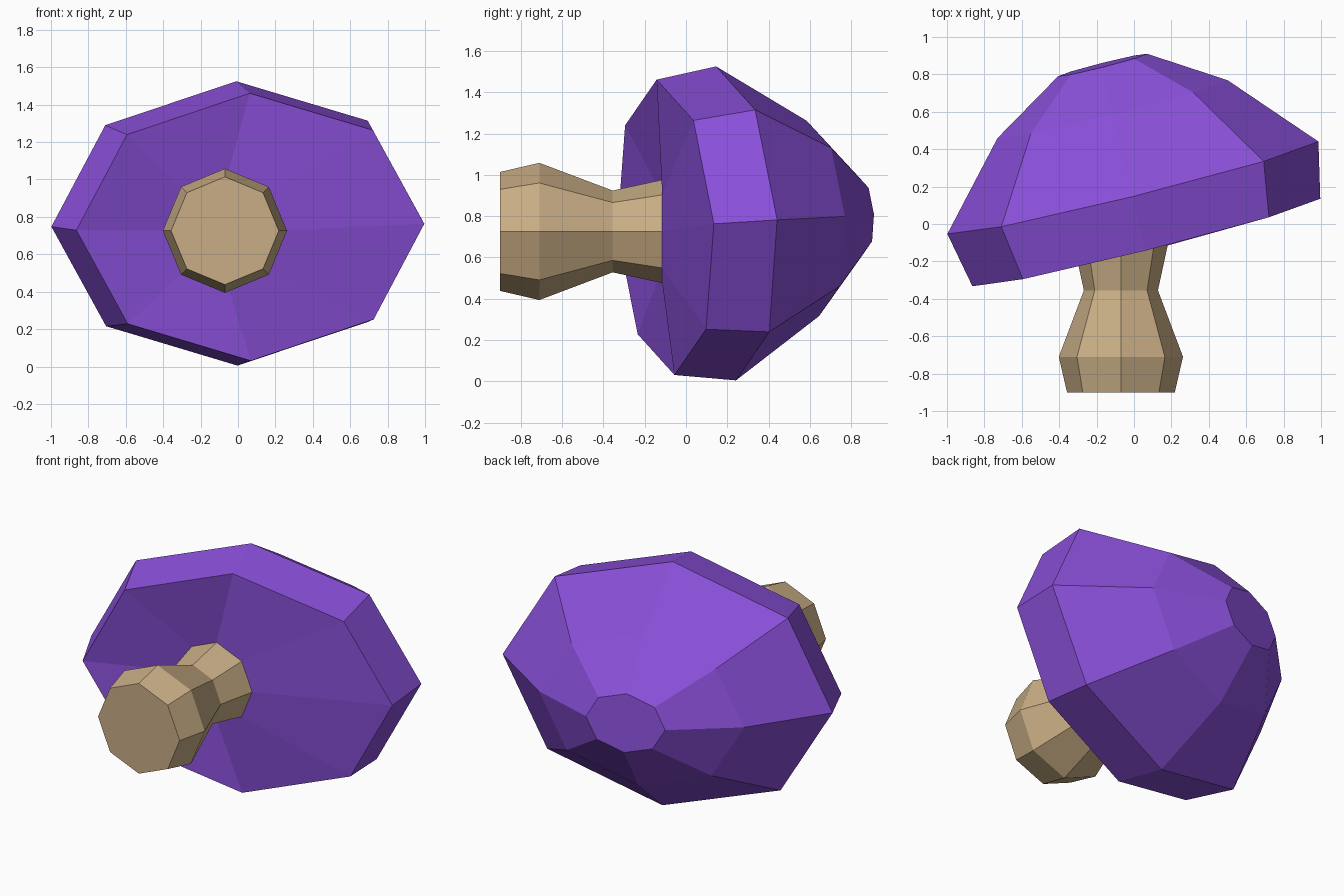
import bpy, bmesh, math
from mathutils import Vector

if "Cube" in bpy.data.objects:
    bpy.data.objects.remove(bpy.data.objects["Cube"])

SIDES = 8


def material(name, rgb):
    m = bpy.data.materials.new(name)
    m.diffuse_color = (*rgb, 1)
    m.use_nodes = True
    m.node_tree.nodes["Principled BSDF"].inputs["Base Color"].default_value = m.diffuse_color
    return m


def loft(name, rings, mat, cap_first, cap_last):
    """Skin octagonal rings, each given as centre, right axis, up axis."""
    bm = bmesh.new()
    loops = []
    for centre, right, up in rings:
        c, r, u = Vector(centre), Vector(right), Vector(up)
        angles = [2 * math.pi * i / SIDES for i in range(SIDES)]
        loops.append([bm.verts.new(c + r * math.cos(a) + u * math.sin(a)) for a in angles])
    for a, b in zip(loops, loops[1:]):
        for i in range(SIDES):
            j = (i + 1) % SIDES
            bm.faces.new((a[i], a[j], b[j], b[i]))
    if cap_first:
        bm.faces.new(loops[0])
    if cap_last:
        bm.faces.new(loops[-1])
    bmesh.ops.recalc_face_normals(bm, faces=bm.faces[:])
    mesh = bpy.data.meshes.new(name)
    bm.to_mesh(mesh)
    bm.free()
    mesh.materials.append(mat)
    ob = bpy.data.objects.new(name, mesh)
    bpy.context.collection.objects.link(ob)
    return ob


def stem_ring(y, r):
    return ((-0.07, y, 0.726), (r, 0, 0), (0, 0, r))


tan = material("tan stem", (0.58, 0.42, 0.235))
purple = material("purple cap", (0.254, 0.08, 0.70))

# Stem: bulbous foot, narrow waist, flaring into the cap
stem = [stem_ring(-0.9, 0.288), stem_ring(-0.71, 0.332),
        stem_ring(-0.355, 0.198), stem_ring(-0.115, 0.25)]
loft("stem", stem, tan, True, False)

# Cap: underside from the stem top to the tilted rim, then the dome
cap = [
    stem[-1],
    ((0.066, -0.099, 0.746), (0.93, 0.234, 0.017), (-0.003, -0.043, 0.715)),
    ((-0.006, 0.194, 0.765), (0.992, 0.247, 0.017), (-0.003, -0.048, 0.76)),
    ((-0.115, 0.614, 0.789), (0.615, 0.155, 0.01), (-0.002, -0.03, 0.473)),
    ((-0.168, 0.85, 0.805), (0.238, 0.06, 0.004), (-0.001, -0.012, 0.183)),
]
loft("cap", cap, purple, False, True)
